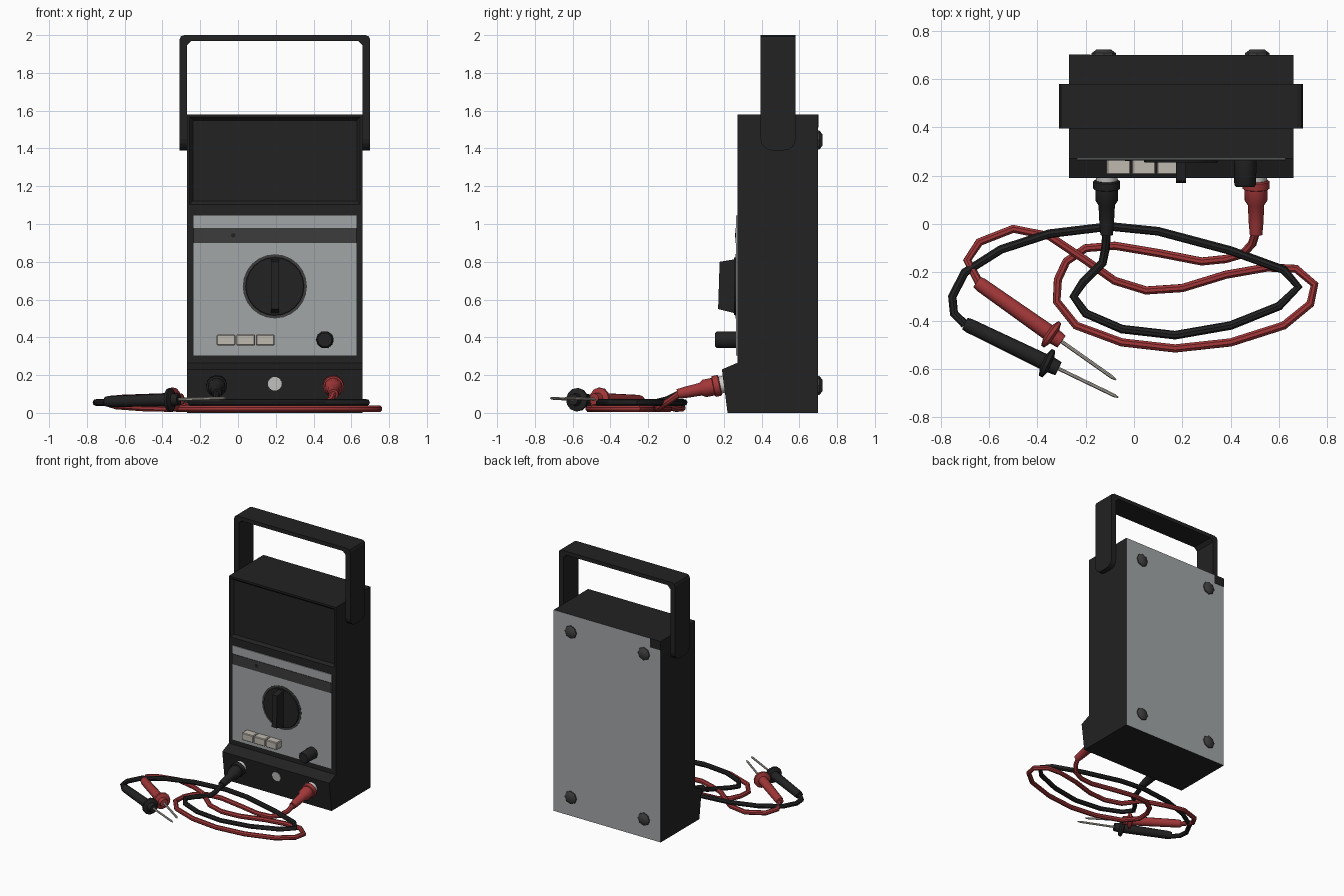
import bpy, bmesh, math
from mathutils import Vector

if "Cube" in bpy.data.objects:
    bpy.data.objects.remove(bpy.data.objects["Cube"])


def material(name, r, g, b):
    m = bpy.data.materials.new(name)
    m.diffuse_color = (r, g, b, 1)
    m.use_nodes = True
    m.node_tree.nodes["Principled BSDF"].inputs["Base Color"].default_value = m.diffuse_color
    return m


BLACK = material("black plastic", 0.016, 0.016, 0.016)
GREY = material("panel grey", 0.36, 0.38, 0.39)
STRIP = material("dark grey", 0.045, 0.045, 0.045)
RED = material("red rubber", 0.36, 0.038, 0.04)
BEIGE = material("button beige", 0.52, 0.49, 0.43)
LIGHT = material("light metal", 0.60, 0.60, 0.58)


def finish(name, bm, *mats, smooth=False):
    bmesh.ops.recalc_face_normals(bm, faces=bm.faces)
    me = bpy.data.meshes.new(name)
    bm.to_mesh(me)
    bm.free()
    ob = bpy.data.objects.new(name, me)
    bpy.context.collection.objects.link(ob)
    for m in mats:
        me.materials.append(m)
    if smooth:
        bpy.ops.object.select_all(action='DESELECT')
        ob.select_set(True)
        bpy.context.view_layer.objects.active = ob
        bpy.ops.object.shade_smooth_by_angle(angle=math.radians(40))
    return ob


def prism(points, axis, a, b):
    """Extrude a 2D outline along x (points are y,z) or y (points are x,z)."""
    bm = bmesh.new()
    put = (lambda p, t: (t, p[0], p[1])) if axis == 'x' else (lambda p, t: (p[0], t, p[1]))
    f = bm.faces.new([bm.verts.new(put(p, a)) for p in points])
    r = bmesh.ops.extrude_face_region(bm, geom=[f])
    d = Vector(put((0, 0), b - a))
    bmesh.ops.translate(bm, vec=d, verts=[v for v in r['geom'] if isinstance(v, bmesh.types.BMVert)])
    bmesh.ops.recalc_face_normals(bm, faces=bm.faces)
    return bm


def box(name, x, y, z, mat, bevel=0):
    bm = prism([(x[0], z[0]), (x[1], z[0]), (x[1], z[1]), (x[0], z[1])], 'y', *y)
    if bevel:
        bmesh.ops.bevel(bm, geom=bm.edges[:], offset=bevel, segments=1, affect='EDGES')
    return finish(name, bm, mat)


def turned(name, start, direction, rings, mat, n=12):
    """Lathe along a direction; rings are (distance, radius)."""
    d = Vector(direction).normalized()
    q = Vector((0, 0, 1)).rotation_difference(d)
    bm = bmesh.new()
    loops = []
    for t, r in rings:
        loops.append([bm.verts.new(Vector(start) + q @ Vector((
            r * math.cos(i * math.tau / n), r * math.sin(i * math.tau / n), t))) for i in range(n)])
    for a, b in zip(loops, loops[1:]):
        for i in range(n):
            bm.faces.new((a[i], a[(i + 1) % n], b[(i + 1) % n], b[i]))
    bm.faces.new(loops[0])
    bm.faces.new(loops[-1])
    return finish(name, bm, mat, smooth=True)


def cable(name, points, mat, radius=0.018):
    cu = bpy.data.curves.new(name + "_path", 'CURVE')
    cu.dimensions = '3D'
    cu.bevel_depth = radius
    cu.bevel_resolution = 2
    cu.use_fill_caps = True
    s = cu.splines.new('POLY')
    s.points.add(len(points) - 1)
    for p, co in zip(s.points, points):
        p.co = (*co, 1)
    tmp = bpy.data.objects.new(name + "_path", cu)
    bpy.context.collection.objects.link(tmp)
    me = bpy.data.meshes.new_from_object(tmp.evaluated_get(bpy.context.evaluated_depsgraph_get()))
    bpy.data.objects.remove(tmp)
    bm = bmesh.new()
    bm.from_mesh(me)
    for f in bm.faces:
        f.material_index = 0
    ob = finish(name, bm, mat, smooth=True)
    return ob


# Case: side outline with sloped foot, recessed meter window, grey back
X0, X1, XC = -0.27, 0.66, 0.195
bm = prism([(0.22, 0), (0.19, 0.23), (0.272, 0.265), (0.272, 1.09),
            (0.272, 1.58), (0.70, 1.58), (0.70, 0)], 'x', X0, X1)
win = [f for f in bm.faces if f.normal.y < -0.9 and f.calc_center_median().z > 1.2]
bmesh.ops.inset_region(bm, faces=win, thickness=0.02, depth=0)
bmesh.ops.inset_region(bm, faces=win, thickness=0.024, depth=-0.02)
for f in bm.faces:
    f.material_index = 1 if f.normal.y > 0.9 else 0
finish("case", bm, BLACK, GREY)
box("back_corner_notch", (X0, -0.18), (0.699, 0.702), (1.51, 1.58), BLACK)

# Back screws
for x in (-0.125, 0.51):
    for z in (0.145, 1.445):
        turned("back_screw", (x, 0.695, z), (0, 1, 0), [(0, 0.052), (0.012, 0.05), (0.027, 0.03)], STRIP, 8)

# Carrying handle: U strap with rounded arm ends
HX0, HX1, T, C = -0.31, 0.70, 0.04, 0.025
bm = prism([(HX0, 1.39), (HX0, 2 - C), (HX0 + 0.007, 1.993), (HX0 + C, 2), (HX1 - C, 2),
            (HX1 - 0.007, 1.993), (HX1, 2 - C), (HX1, 1.39), (HX1 - T, 1.39),
            (HX1 - T, 1.945), (HX1 - T - C, 1.97), (HX0 + T + C, 1.97),
            (HX0 + T, 1.945), (HX0 + T, 1.39)], 'y', 0.395, 0.58)
ends = [e for e in bm.edges if all(v.co.z < 1.4 for v in e.verts)
        and abs(e.verts[0].co.y - e.verts[1].co.y) < 1e-4]
bmesh.ops.bevel(bm, geom=ends, offset=0.06, segments=4, profile=0.5, affect='EDGES')
finish("carrying_handle", bm, BLACK)

# Front panel and scale strip
box("front_panel", (-0.235, 0.627), (0.266, 0.274), (0.305, 1.045), GREY)
box("panel_strip", (-0.235, 0.627), (0.262, 0.268), (0.90, 0.98), STRIP)
turned("strip_dot", (-0.025, 0.264, 0.94), (0, -1, 0), [(0, 0.012), (0.004, 0.012)], BLACK, 8)

# Rotary selector with finger ridge
turned("selector_ring", (XC, 0.27, 0.67), (0, -1, 0), [(0, 0.17), (0.007, 0.17)], STRIP, 24)
turned("selector_disc", (XC, 0.27, 0.67), (0, -1, 0), [(0, 0.157), (0.015, 0.152)], BLACK, 24)
finish("selector_ridge", prism([(0.27, 0.525), (0.17, 0.55), (0.178, 0.80), (0.27, 0.815)],
                               'x', XC - 0.021, XC + 0.021), BLACK)

# Push buttons and adjuster
for i in range(3):
    x = -0.113 + i * 0.104
    box("push_button", (x, x + 0.099), (0.205, 0.27), (0.357, 0.415), BEIGE, 0.005)
turned("adjuster_knob", (0.46, 0.27, 0.387), (0, -1, 0), [(0, 0.047), (0.108, 0.045), (0.116, 0.038)], BLACK, 10)

# Sockets, plugs and the lamp on the sloped foot
SLOPE = Vector((0, -0.23, -0.03)).normalized()
turned("foot_lamp", (XC, 0.203, 0.155), SLOPE, [(0, 0.037), (0.006, 0.037)], LIGHT, 16)
AXIS = Vector((0, -0.24, -0.05)).normalized()
for x, mat, label in ((-0.113, BLACK, "black"), (0.505, RED, "red")):
    turned(label + "_socket", (x, 0.22, 0.155), AXIS, [(0, 0.045), (0.045, 0.045)], LIGHT)
    turned(label + "_plug", (x, 0.22, 0.155), AXIS,
           [(0.04, 0.05), (0.045, 0.056), (0.075, 0.056), (0.078, 0.047), (0.125, 0.047),
            (0.145, 0.034), (0.225, 0.03), (0.27, 0.026)], mat)

# Test leads lying on the ground
red = [(0.505, -0.03, 0.105), (0.49, -0.08, 0.07), (0.45, -0.125, 0.04)]
red += [(x, y, 0.022) for x, y in (
    (0.38, -0.145), (0.28, -0.155), (0.1, -0.12), (-0.08, -0.09), (-0.2, -0.1), (-0.28, -0.155),
    (-0.315, -0.23), (-0.32, -0.32), (-0.24, -0.42), (-0.05, -0.49), (0.17, -0.515), (0.4, -0.49),
    (0.62, -0.42), (0.73, -0.33), (0.747, -0.25), (0.67, -0.185), (0.55, -0.18), (0.38, -0.21),
    (0.2, -0.265), (0.05, -0.275), (-0.08, -0.235))]
red += [(-0.2, -0.15, 0.05), (-0.35, -0.05, 0.022), (-0.5, -0.02, 0.025), (-0.64, -0.075, 0.035),
        (-0.69, -0.15, 0.05), (-0.64, -0.245, 0.06)]
cable("red_lead", red, RED)
black = [(-0.113, -0.03, 0.105), (-0.118, -0.1, 0.07)]
black += [(x, y, 0.055) for x, y in (
    (-0.13, -0.16), (-0.21, -0.24), (-0.25, -0.3), (-0.2, -0.37), (-0.05, -0.435), (0.17, -0.46),
    (0.4, -0.42), (0.6, -0.34), (0.68, -0.26), (0.62, -0.19), (0.4, -0.11), (0.1, -0.03),
    (-0.1, -0.01), (-0.35, -0.04), (-0.55, -0.105), (-0.7, -0.2), (-0.752, -0.3),
    (-0.745, -0.37), (-0.70, -0.415))]
cable("black_lead", black, BLACK)

# Probes: grip, finger guard, needle
for label, mat, a, b in (("red", RED, (-0.65, -0.24, 0.065), (-0.075, -0.645, 0.078)),
                         ("black", BLACK, (-0.70, -0.412, 0.06), (-0.065, -0.718, 0.078))):
    a, b = Vector(a), Vector(b)
    L = (b - a).length
    turned(label + "_probe_grip", a, b - a,
           [(0, 0.026), (0.02, 0.03), (L - 0.345, 0.034), (L - 0.335, 0.062), (L - 0.32, 0.062),
            (L - 0.31, 0.034), (L - 0.275, 0.03)], mat)
    turned(label + "_probe_needle", a, b - a, [(L - 0.29, 0.008), (L - 0.02, 0.008), (L, 0.003)], BEIGE, 8)
